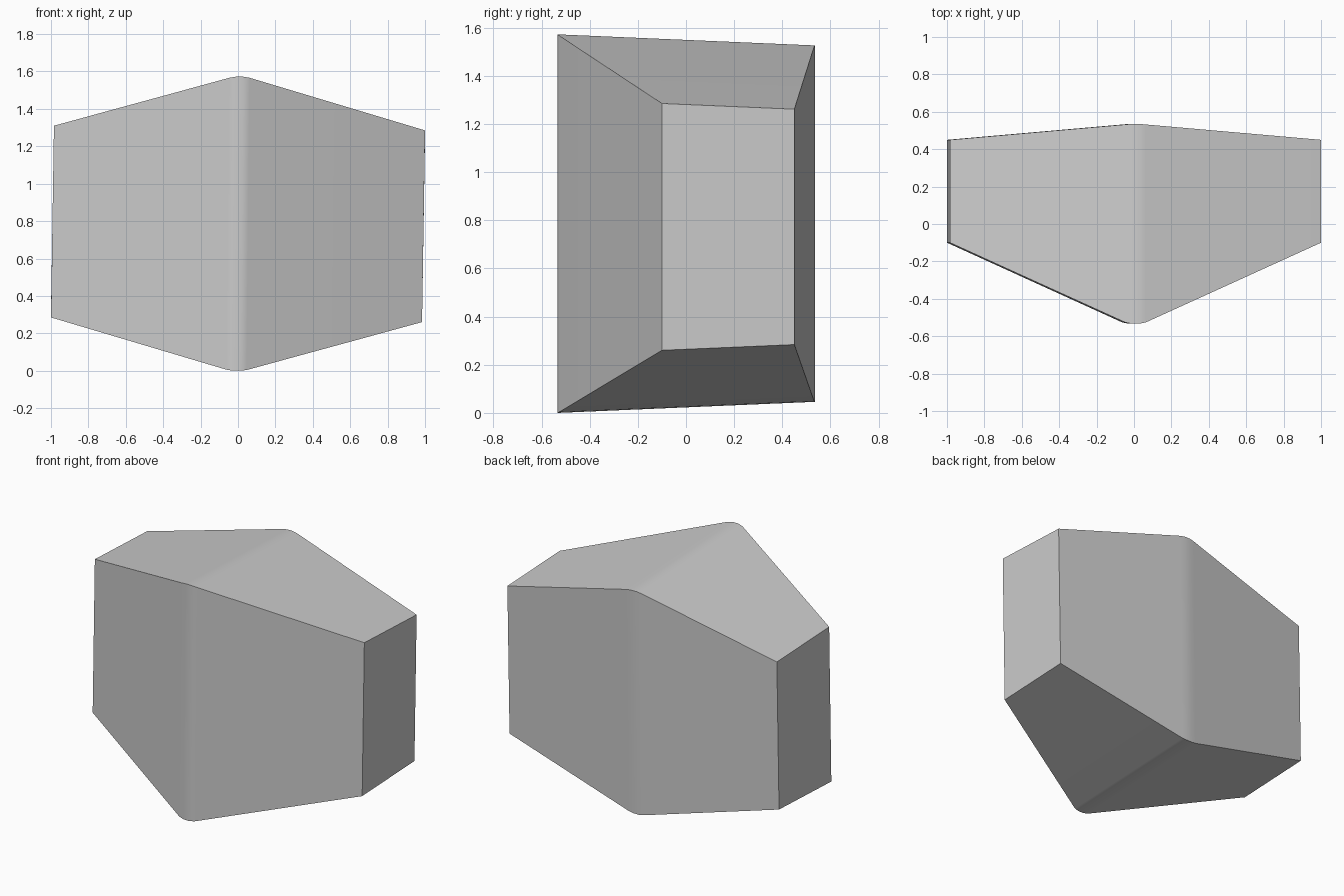
import bpy, bmesh
from math import radians

default = bpy.data.objects.get("Cube")
if default:
    bpy.data.objects.remove(default, do_unlink=True)

# Stone material
stone = bpy.data.materials.new("stone_grey")
stone.use_nodes = True
colour = (0.6, 0.6, 0.6, 1)
stone.diffuse_color = colour
stone.node_tree.nodes["Principled BSDF"].inputs["Base Color"].default_value = colour

# Cross-sections along x: x, front y, back y, front bottom, front top
sections = [
    (-0.992, -0.10, 0.45, 0.285, 1.31),
    (-0.055, -0.526, 0.532, 0.006, 1.566),
    (-0.02, -0.533, 0.535, 0.0, 1.572),
    (0.02, -0.533, 0.535, 0.0, 1.572),
    (0.055, -0.526, 0.532, 0.004, 1.566),
    (0.992, -0.10, 0.45, 0.26, 1.285),
]
LEAN = 0.008    # the top leans slightly towards +x
TAPER = 0.043   # height lost per unit of depth

bm = bmesh.new()
rings = []
for x, front, back, low, high in sections:
    drop = TAPER * (back - front)
    rings.append([bm.verts.new(p) for p in (
        (x - LEAN, front, low), (x - LEAN, back, low + drop),
        (x + LEAN, back, high - drop), (x + LEAN, front, high))])
for a, b in zip(rings, rings[1:]):
    for i in range(4):
        j = (i + 1) % 4
        bm.faces.new((a[i], a[j], b[j], b[i]))
bm.faces.new(rings[0])
bm.faces.new(rings[-1])
bmesh.ops.recalc_face_normals(bm, faces=bm.faces)

# Angular block with a softened middle ridge
mesh = bpy.data.meshes.new("angular_block")
bm.to_mesh(mesh)
bm.free()
mesh.materials.append(stone)
block = bpy.data.objects.new("angular_block", mesh)
bpy.context.collection.objects.link(block)
bpy.context.view_layer.objects.active = block
block.select_set(True)
bpy.ops.object.shade_smooth_by_angle(angle=radians(30))
weighted = block.modifiers.new("Even Shading", 'WEIGHTED_NORMAL')
weighted.keep_sharp = True
